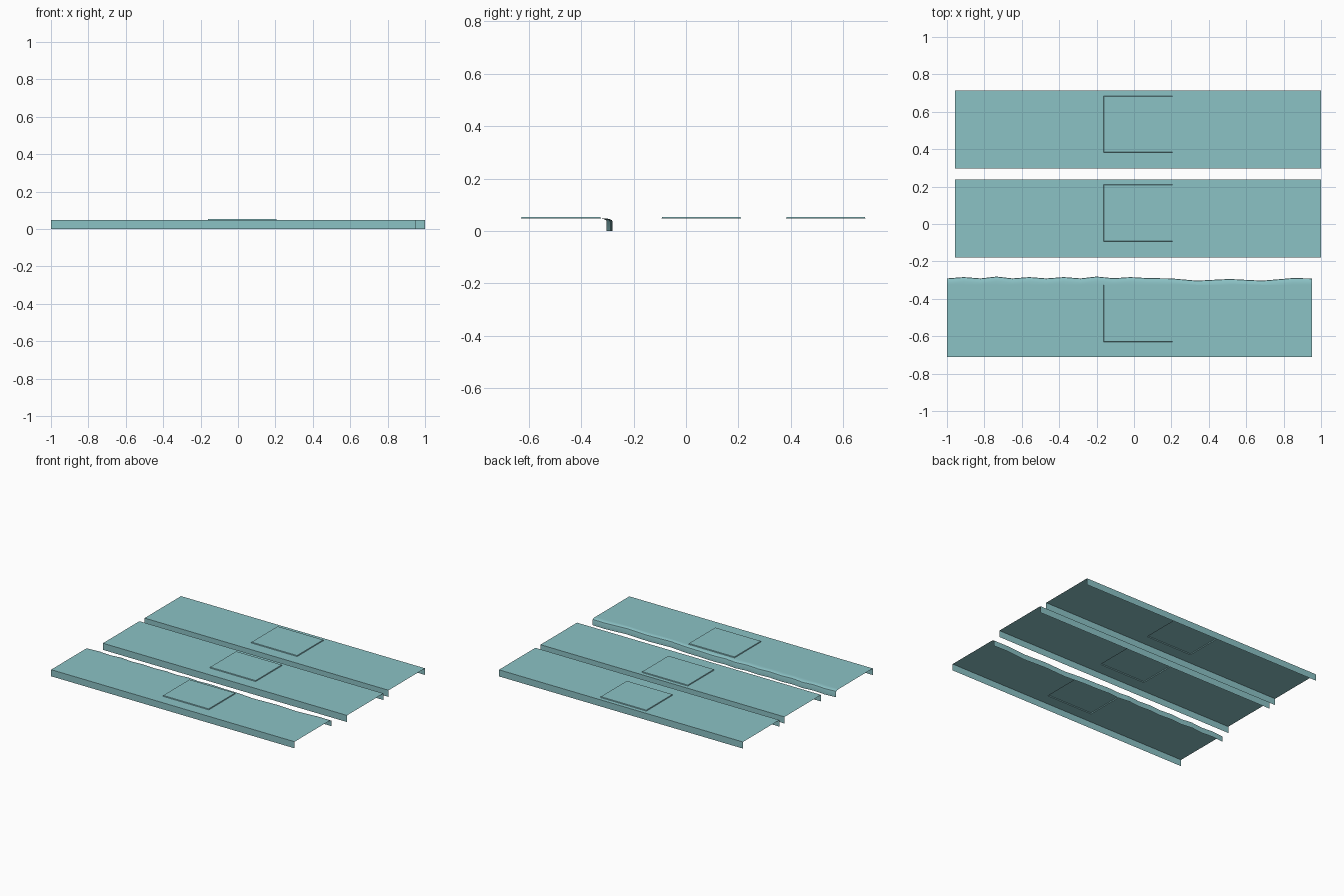
import bpy, bmesh

if "Cube" in bpy.data.objects:
    bpy.data.objects.remove(bpy.data.objects["Cube"])

TOP, PAD_TOP = 0.048, 0.054
PAD_X = (-0.162, 0.207)
TAPER = 0.002

teal = bpy.data.materials.new("teal")
teal.diffuse_color = (0.26, 0.54, 0.56, 1)
teal.use_nodes = True
teal.node_tree.nodes["Principled BSDF"].inputs["Base Color"].default_value = teal.diffuse_color


def make_slab(name, xs, front, pad_y, back_profile):
    """Open channel: front wall, flat top with raised hollow pad, back edge profile per x."""
    xs = sorted(set(xs) | set(PAD_X))
    bm = bmesh.new()
    rows = []
    for x in xs:
        prof = [(front, 0), (front, TOP), (pad_y[0], TOP), (pad_y[1], TOP)] + back_profile(x)
        rows.append([bm.verts.new((x, y, z)) for y, z in prof])
    for i in range(len(xs) - 1):
        mid = (xs[i] + xs[i + 1]) / 2
        for j in range(len(rows[0]) - 1):
            # leave the top open beneath the pad
            if j == 2 and PAD_X[0] < mid < PAD_X[1]:
                continue
            bm.faces.new((rows[i][j], rows[i + 1][j], rows[i + 1][j + 1], rows[i][j + 1]))

    # raised pad: steep rim and top
    def ring(inset, z):
        a, b = PAD_X[0] + inset, PAD_X[1] - inset
        c, d = pad_y[0] + inset, pad_y[1] - inset
        return [bm.verts.new((x, y, z)) for x, y in ((a, c), (b, c), (b, d), (a, d))]

    low, high = ring(0, TOP), ring(TAPER, PAD_TOP)
    for k in range(4):
        n = (k + 1) % 4
        bm.faces.new((low[k], low[n], high[n], high[k]))
    bm.faces.new(high)
    bmesh.ops.remove_doubles(bm, verts=bm.verts, dist=1e-5)
    mesh = bpy.data.meshes.new(name)
    bm.to_mesh(mesh)
    bm.free()
    mesh.materials.append(teal)
    obj = bpy.data.objects.new(name, mesh)
    bpy.context.collection.objects.link(obj)
    return obj


def straight(y):
    return lambda x: [(y, TOP), (y, 0)]


# two straight slabs
make_slab("back_slab", [-0.957, 1.0], 0.297, (0.382, 0.685), straight(0.714))
make_slab("middle_slab", [-0.957, 1.0], -0.18, (-0.093, 0.21), straight(0.238))

# front slab with a worn, wavy back edge
wave = [(-1, -.291), (-.91, -.284), (-.82, -.291), (-.735, -.281), (-.65, -.291),
        (-.56, -.284), (-.47, -.291), (-.375, -.284), (-.285, -.291), (-.2, -.281),
        (-.11, -.29), (-.02, -.284), (.07, -.289), (.2, -.291), (.335, -.303),
        (.51, -.294), (.685, -.303), (.85, -.289), (.953, -.291)]


def worn(x):
    for (x0, y0), (x1, y1) in zip(wave, wave[1:]):
        if x0 <= x <= x1:
            e = y0 + (y1 - y0) * (x - x0) / (x1 - x0)
            return [(e - 0.024, TOP), (e - 0.010, 0.045), (e - 0.002, 0.041),
                    (e, 0.036), (e, 0)]


front = make_slab("front_slab", [p[0] for p in wave], -0.712, (-0.63, -0.325), worn)
bpy.context.view_layer.objects.active = front
front.select_set(True)
bpy.ops.object.shade_smooth_by_angle(angle=0.6)
